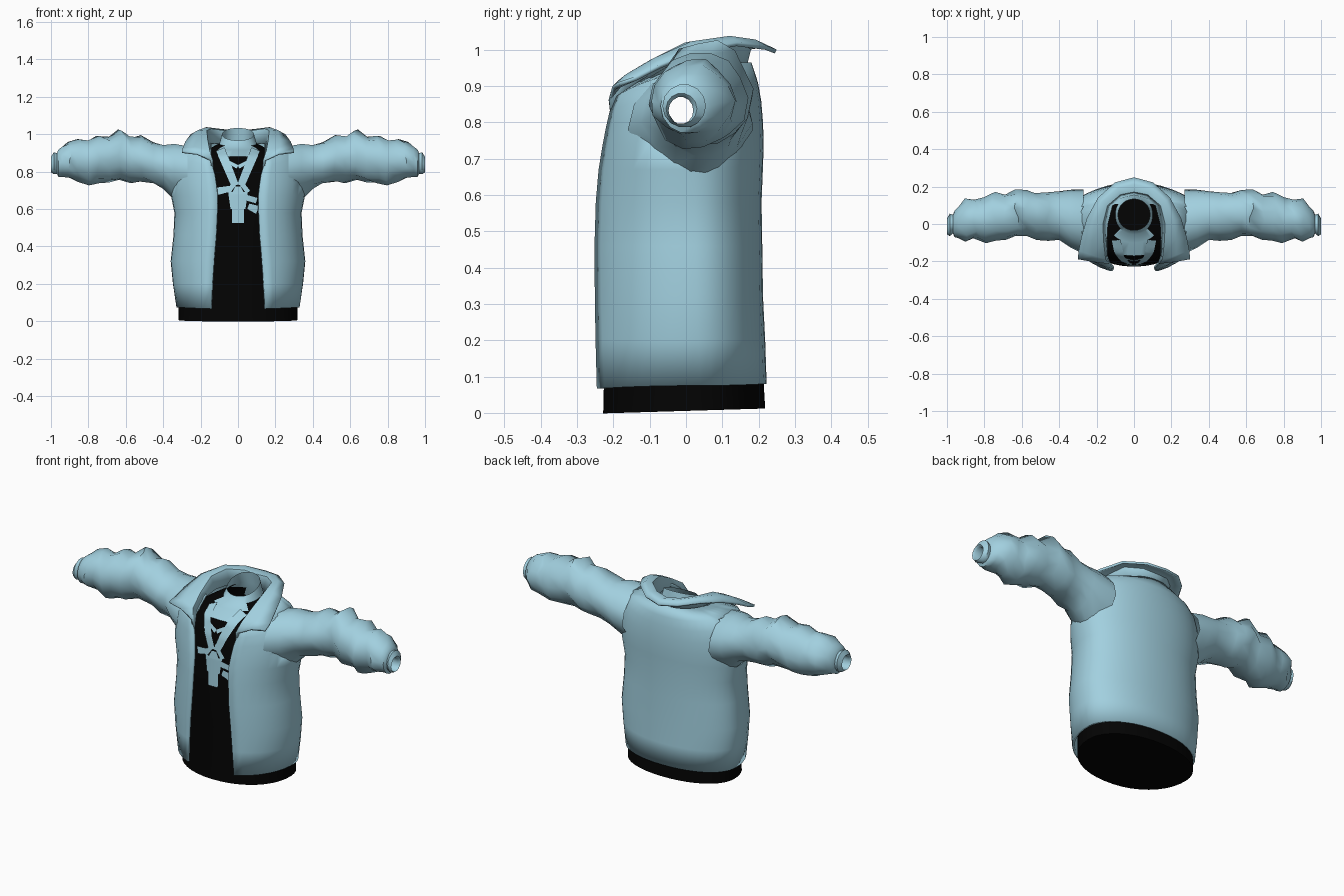
import bpy, math, random

random.seed(4)
if "Cube" in bpy.data.objects:
    bpy.data.objects.remove(bpy.data.objects["Cube"])


def material(name, color):
    m = bpy.data.materials.new(name)
    m.use_nodes = True
    m.diffuse_color = (*color, 1)
    m.node_tree.nodes["Principled BSDF"].inputs["Base Color"].default_value = (*color, 1)
    return m


BLUE = material("light blue cloth", (0.36, 0.63, 0.74))
BLACK = material("black cloth", (0.001, 0.001, 0.001))


def loft(name, rows, mats, closed=True, cap=False, flip=False, keep=None, rule=None, thick=0, offset=0, angle=40):
    """Skin rows of points with quads; keep drops faces, rule picks their colour."""
    n = len(rows[0])
    verts = [p for r in rows for p in r]
    faces = []
    for i in range(len(rows) - 1):
        for j in range(n if closed else n - 1):
            k = (j + 1) % n
            faces.append((i * n + j, i * n + k, (i + 1) * n + k, (i + 1) * n + j))
    if cap:
        faces.append(tuple(reversed(range(n))))

    def center(f):
        return [sum(verts[v][a] for v in f) / len(f) for a in range(3)]
    if keep:
        faces = [f for f in faces if keep(*center(f))]
    if flip:
        faces = [f[::-1] for f in faces]
    me = bpy.data.meshes.new(name)
    me.from_pydata(verts, [], faces)
    for m in mats:
        me.materials.append(m)
    if rule:
        for p in me.polygons:
            p.material_index = rule(*p.center)
    ob = bpy.data.objects.new(name, me)
    bpy.context.collection.objects.link(ob)
    bpy.ops.object.select_all(action='DESELECT')
    ob.select_set(True)
    bpy.context.view_layer.objects.active = ob
    bpy.ops.object.shade_smooth_by_angle(angle=math.radians(angle))
    if thick:
        s = ob.modifiers.new("thickness", 'SOLIDIFY')
        s.thickness = thick
        s.offset = offset


POWER, MID = 2.1, 0.025


def body_point(a, rx, yf, yb, mid=MID):
    c, s = math.cos(a), math.sin(a)
    x = rx * math.copysign(abs(c) ** (2 / POWER), c)
    ry = yb - mid if s > 0 else mid - yf
    return x, mid + ry * math.copysign(abs(s) ** (2 / POWER), s)


# Jacket body: open-front rings (front z, side z, back z, half width, front y, back y, opening)
jacket = [(.065, .075, .08, .33, -.272, .222, .145), (.2, .2, .2, .348, -.27, .218, .138),
          (.32, .32, .32, .36, -.268, .212, .13), (.46, .46, .46, .345, -.267, .21, .118),
          (.58, .58, .58, .34, -.262, .208, .112), (.67, .67, .68, .358, -.252, .212, .11),
          (.73, .75, .74, .36, -.243, .214, .117), (.78, .82, .8, .355, -.235, .212, .125),
          (.82, .885, .86, .335, -.23, .207, .138), (.85, .935, .91, .29, -.225, .198, .145),
          (.9, .965, .965, .165, -.2, .18, .145)]
rows = []
for zf, zs, zb, rx, yf, yb, gap in jacket:
    edge = math.acos((gap / rx) ** (POWER / 2))
    row = []
    for j in range(37):
        a = -edge + (math.pi + 2 * edge) * j / 36
        x, y = body_point(a, rx, yf, yb)
        s = math.sin(a)
        row.append((x, y, zs + ((zb if s > 0 else zf) - zs) * s * s))
    rows.append(row)
loft("jacket_body", rows, [BLUE], closed=False, thick=.012, offset=-1,
     keep=lambda x, y, z: not (abs(x) > .27 and .75 < z < .91 and -.08 < y < .1))

# Shirt: closed floor, arm openings, neckband tilted to the front
# (z, half width, front y, back y, middle y, tilt)
shirt = [(.007, .317, -.228, .218, MID, .03), (.08, .317, -.226, .214, MID, 0), (.3, .325, -.225, .195, MID, 0),
         (.5, .315, -.222, .19, MID, 0), (.68, .31, -.215, .19, MID, 0), (.8, .29, -.2, .185, MID, 0),
         (.88, .22, -.17, .165, MID, 0), (.925, .15, -.1, .15, .04, .05),
         (.95, .1, -.055, .145, .05, .15), (1.0, .085, -.033, .133, .05, .4)]
rows = []
for z, rx, yf, yb, mid, tilt in shirt:
    pts = [body_point(2 * math.pi * j / 40, rx, yf, yb, mid) for j in range(40)]
    rows.append([(x, y, z + tilt * (y - .05)) for x, y in pts])
loft("shirt", rows, [BLACK, BLUE], cap=True,
     keep=lambda x, y, z: not (abs(x) > .18 and .69 < z < .9),
     rule=lambda x, y, z: int(math.hypot(x, y - .05) < .115 and z > .9 or (z > .89 and abs(x) < .09 and y < 0)))

# Sleeves: crumpled tubes (x, low y, high y, low z, high z), ending in a turned-in cuff
sleeve = [(.27, -.16, .185, .62, .94), (.34, -.125, .183, .645, .952), (.40, -.085, .175, .705, .945),
          (.46, -.085, .17, .73, .96), (.52, -.08, .17, .74, .99), (.57, -.06, .175, .745, .985),
          (.63, -.06, .178, .76, 1.025), (.69, -.08, .155, .745, .985), (.75, -.085, .165, .735, 1.0),
          (.80, -.1, .14, .73, .965), (.85, -.075, .135, .745, .97), (.90, -.1, .13, .765, .955),
          (.94, -.075, .09, .77, .935), (.96, -.07, .07, .77, .92), (.968, -.05, .05, .785, .90),
          (.985, -.065, .055, .785, .905), (1.0, -.055, .03, .795, .88), (.99, -.048, .02, .795, .87),
          (.93, -.05, .022, .79, .872)]
tube = []
for x, y0, y1, z0, z1 in sleeve:
    crumple = .012 if .45 < x < .92 else 0
    pinch = .45 if x < .37 else .15 if x < .42 else 0
    row = []
    for j in range(14):
        a = 2 * math.pi * j / 14
        r = 1 + random.uniform(-.07, .07) * (crumple > 0)
        # The lower half narrows to a point at the armpit
        wide = 1 - pinch * max(0, -math.sin(a))
        row.append((x + random.uniform(-crumple, crumple), (y0 + y1) / 2 + (y1 - y0) / 2 * r * wide * math.cos(a),
                    (z0 + z1) / 2 + (z1 - z0) / 2 * r * math.sin(a)))
    tube.append(row)
for side, sx in (("left", 1), ("right", -1)):
    loft(side + "_sleeve", [[(sx * x, y, z) for x, y, z in r] for r in tube], [BLUE], flip=sx < 0, angle=50)

# Collar: stand, fold and outer edge, from the front corner to the back centre, then mirrored
base = [(.135, -.205, .80), (.15, -.16, .89), (.15, -.09, .935), (.145, 0, .95), (.12, .1, .95), (.065, .145, .95), (0, .16, .95)]
fold = [(.14, -.212, .86), (.155, -.185, .91), (.165, -.1, .965), (.17, 0, 1.015), (.145, .1, 1.025), (.075, .16, 1.015), (0, .175, 1.005)]
outer = [(.30, -.185, .905), (.295, -.14, .92), (.28, -.07, .955), (.25, .03, .995), (.19, .14, 1.015), (.1, .22, 1.005), (0, .247, .995)]


def mirrored(half):
    return half + [(-x, y, z) for x, y, z in half[-2::-1]]


crown = [tuple((a + b) / 2 + d for a, b, d in zip(p, q, (0, 0, .012))) for p, q in zip(fold, outer)]
loft("collar", [mirrored(r) for r in (base, fold, crown, outer)], [BLUE], closed=False, thick=.012, angle=50)


# Printed straps and pendant: thin strips that follow the shirt front
def front_y(x, z):
    for (z0, *a), (z1, *b) in zip(shirt, shirt[1:]):
        if z <= z1:
            t = (z - z0) / (z1 - z0)
            rx, yf, yb, mid, tilt = (p + (q - p) * t for p, q in zip(a, b))
            return mid - (mid - yf) * (1 - min(1, abs(x / rx)) ** POWER) ** (1 / POWER) - .006
    return -.05


def strip(name, start, end, w0, w1):
    (x0, z0), (x1, z1) = start, end
    length = math.hypot(x1 - x0, z1 - z0)
    nx, nz = -(z1 - z0) / length, (x1 - x0) / length
    grid = []
    for i in range(13):
        t = i / 12
        w = w0 + (w1 - w0) * t
        row = []
        for s in (.5, .25, 0, -.25, -.5):
            x, z = x0 + (x1 - x0) * t + nx * w * s, z0 + (z1 - z0) * t + nz * w * s
            row.append((x, front_y(x, z), z))
        grid.append(row)
    loft(name, grid, [BLUE], closed=False, flip=True)


for side, sx in (("left", 1), ("right", -1)):
    strip(side + "_strap", (sx * .095, .92), (sx * .015, .725), .05, .04)
    strip(side + "_cross_strap", (sx * .065, .86), (sx * .003, .825), .015, .02)
    strip(side + "_link", (sx * .02, .735), (sx * .055, .69), .025, .025)
strip("right_band", (-.112, .695), (-.035, .71), .04, .03)
strip("left_band", (.03, .665), (.1, .645), .03, .03)
strip("left_band_end", (.055, .615), (.105, .595), .03, .045)
strip("pendant_top", (0, .72), (0, .68), .03, .07)
strip("pendant_middle", (0, .69), (0, .6), .105, .08)
strip("pendant_drop", (0, .61), (0, .525), .062, .062)
